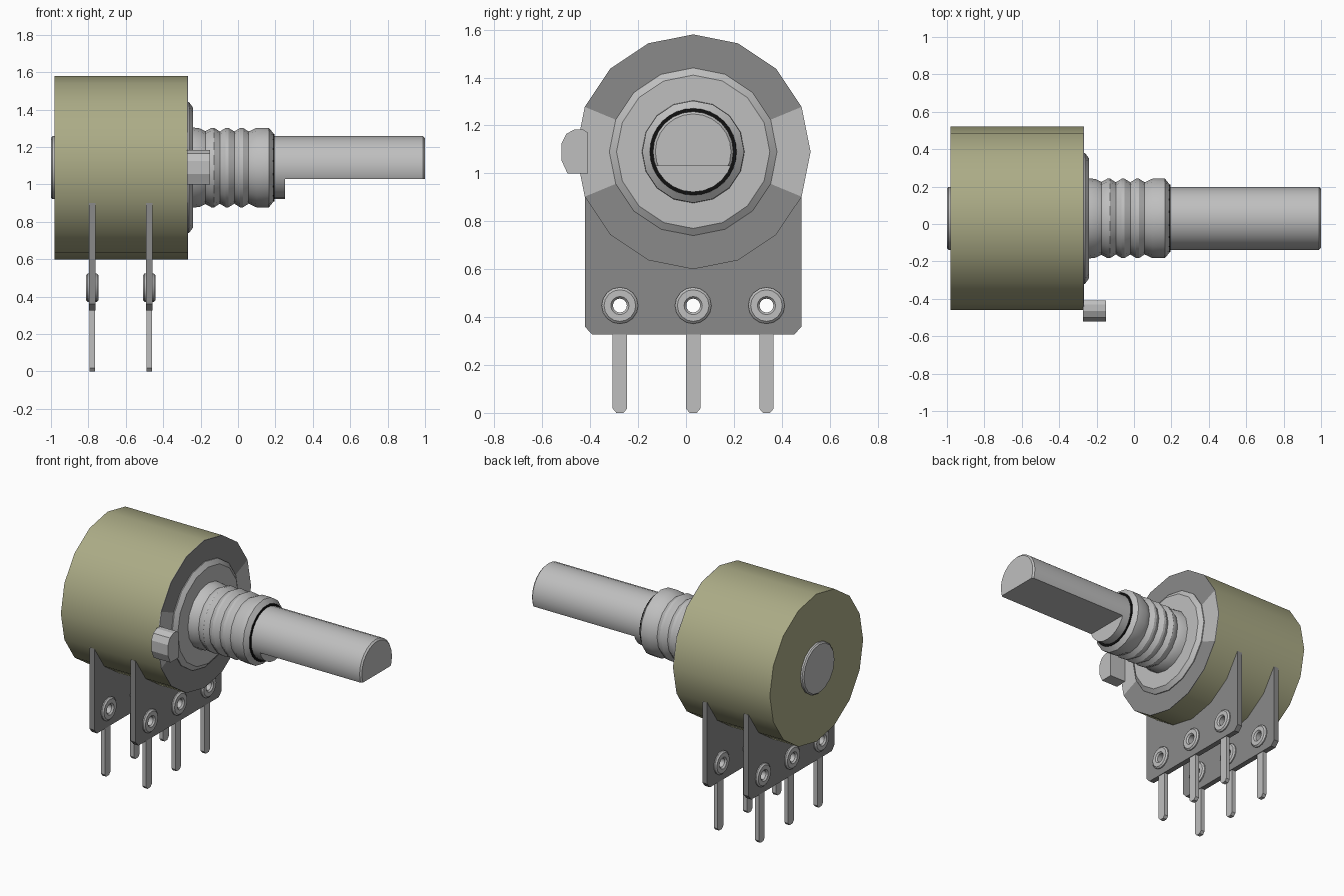
import bpy, bmesh
from math import sin, cos, pi, radians
from mathutils import Matrix

if "Cube" in bpy.data.objects:
    bpy.data.objects.remove(bpy.data.objects["Cube"])

AXIS_Y, AXIS_Z = 0.03, 1.09


def material(name, rgb):
    m = bpy.data.materials.new(name)
    m.use_nodes = True
    m.diffuse_color = (*rgb, 1)
    m.node_tree.nodes["Principled BSDF"].inputs["Base Color"].default_value = (*rgb, 1)
    return m


OLIVE = material("olive_plastic", (0.41, 0.41, 0.24))
METAL = material("light_metal", (0.52, 0.52, 0.52))
DARK = material("dark_grey", (0.255, 0.255, 0.255))
BLACK = material("black", (0.005, 0.005, 0.005))


def select(ob):
    bpy.ops.object.select_all(action="DESELECT")
    ob.select_set(True)
    bpy.context.view_layer.objects.active = ob


def finish(bm, name, mats, smooth=30):
    bmesh.ops.recalc_face_normals(bm, faces=bm.faces)
    me = bpy.data.meshes.new(name)
    bm.to_mesh(me)
    bm.free()
    ob = bpy.data.objects.new(name, me)
    bpy.context.collection.objects.link(ob)
    for m in mats:
        me.materials.append(m)
    if smooth:
        select(ob)
        bpy.ops.object.shade_smooth_by_angle(angle=radians(smooth))
    return ob


def turned(profile, sides=16, closed=False, y=AXIS_Y, z=AXIS_Z):
    """Turn (x, radius) points around a line parallel to x."""
    bm = bmesh.new()
    rings = []
    for x, r in profile:
        rings.append([bm.verts.new((x, y + r * sin(2 * pi * i / sides),
                                    z + r * cos(2 * pi * i / sides))) for i in range(sides)])
    pairs = list(zip(rings, rings[1:]))
    if closed:
        pairs.append((rings[-1], rings[0]))
    else:
        bm.faces.new(rings[0])
        bm.faces.new(rings[-1])
    for a, b in pairs:
        for i in range(sides):
            j = (i + 1) % sides
            bm.faces.new((a[i], a[j], b[j], b[i]))
    return bm


def plate(name, outline, x0, x1, mat, holes=()):
    """Extrude a (y, z) outline with round holes from x0 to x1."""
    cu = bpy.data.curves.new(name, "CURVE")
    cu.dimensions = "2D"
    cu.fill_mode = "BOTH"
    cu.extrude = (x1 - x0) / 2
    loops = [outline]
    for y, z, r in holes:
        loops.append([(y + r * cos(i * pi / 8), z + r * sin(i * pi / 8)) for i in range(16)])
    for loop in loops:
        sp = cu.splines.new("POLY")
        sp.points.add(len(loop) - 1)
        for p, (y, z) in zip(sp.points, loop):
            p.co = (y, z, 0, 1)
        sp.use_cyclic_u = True
    ob = bpy.data.objects.new(name, cu)
    bpy.context.collection.objects.link(ob)
    # Local x, y and z become world y, z and x
    ob.matrix_world = Matrix(((0, 0, 1, (x0 + x1) / 2), (1, 0, 0, 0),
                              (0, 1, 0, 0), (0, 0, 0, 1)))
    cu.materials.append(mat)
    select(ob)
    bpy.ops.object.convert(target="MESH")
    ob = bpy.context.object
    ob.name = name
    bpy.ops.object.shade_flat()
    return ob


# Housing and its rear cap
finish(turned([(-0.98, 0.49), (-0.272, 0.49)]), "housing", [OLIVE])
finish(turned([(-1, 0.16), (-0.992, 0.168), (-0.97, 0.168)]), "rear_cap", [METAL])

# Front plate with a light wedge on either side
bm = turned([(-0.273, 0.3), (-0.273, 0.49), (-0.268, 0.49), (-0.268, 0.3)], closed=True)
for f in bm.faces:
    if abs(f.calc_center_median().z - AXIS_Z) < 0.1:
        f.material_index = 1
finish(bm, "front_plate", [DARK, METAL])

# Collar and threaded bushing
finish(turned([(-0.275, 0.35), (-0.262, 0.35), (-0.24, 0.32), (-0.24, 0.1)]),
       "collar", [METAL])
thread = [(-0.245, 0.215), (-0.205, 0.21), (-0.175, 0.195)]
for k in range(3):
    x = -0.135 + 0.077 * k
    thread += [(x - 0.008, 0.212), (x + 0.008, 0.212), (x + 0.038, 0.193)]
thread += [(0.1, 0.213), (0.165, 0.213), (0.19, 0.182), (0.19, 0.15), (-0.245, 0.15)]
finish(turned(thread, closed=True), "threaded_bushing", [METAL])
finish(turned([(0.15, 0.16), (0.15, 0.181), (0.194, 0.181), (0.194, 0.16)], 32, True),
       "retaining_ring", [BLACK])

# Shaft: round root, then a flat cut along the underside
finish(turned([(-0.2, 0.168), (0.25, 0.168)], 24), "shaft_root", [METAL])
bm = turned([(0.24, 0.168), (0.99, 0.168), (1.0, 0.158)], 24)
cut = bmesh.ops.bisect_plane(bm, geom=bm.verts[:] + bm.edges[:] + bm.faces[:],
                             plane_co=(0, 0, 1.03), plane_no=(0, 0, -1), clear_outer=True)
bmesh.ops.holes_fill(bm, edges=[e for e in bm.edges if e.is_boundary])
finish(bm, "flatted_shaft", [METAL])

# Locating tab
plate("locating_tab", [(-0.41, 1.0), (-0.41, 1.17), (-0.43, 1.183), (-0.465, 1.183),
                       (-0.5, 1.165), (-0.52, 1.125), (-0.52, 1.055), (-0.495, 1.0)],
      -0.273, -0.15, METAL)

# Two terminal boards, each with three eyelets and pins
BOARD = [(-0.422, 0.36), (-0.392, 0.327), (0.452, 0.327), (0.482, 0.36),
         (0.482, 0.9), (-0.422, 0.9)]
for side, x in (("rear", -0.779), ("front", -0.475)):
    spots = [AXIS_Y + 0.306 * k for k in (-1, 0, 1)]
    plate(side + "_board", BOARD, x - 0.018, x + 0.018, DARK,
          [(y, 0.448, 0.045) for y in spots])
    for label, y in zip(("right", "middle", "left"), spots):
        ring = [(x - 0.025, 0.076), (x + 0.025, 0.076), (x + 0.034, 0.066), (x + 0.034, 0.038),
                (x + 0.024, 0.029), (x - 0.024, 0.029), (x - 0.034, 0.038), (x - 0.034, 0.066)]
        finish(turned(ring, 16, True, y, 0.448), f"{side}_{label}_eyelet", [METAL])
        plate(f"{side}_{label}_pin",
              [(y - 0.03, 0.38), (y - 0.03, 0.018), (y - 0.015, 0), (y + 0.015, 0),
               (y + 0.03, 0.018), (y + 0.03, 0.38)], x - 0.014, x + 0.014, METAL)
